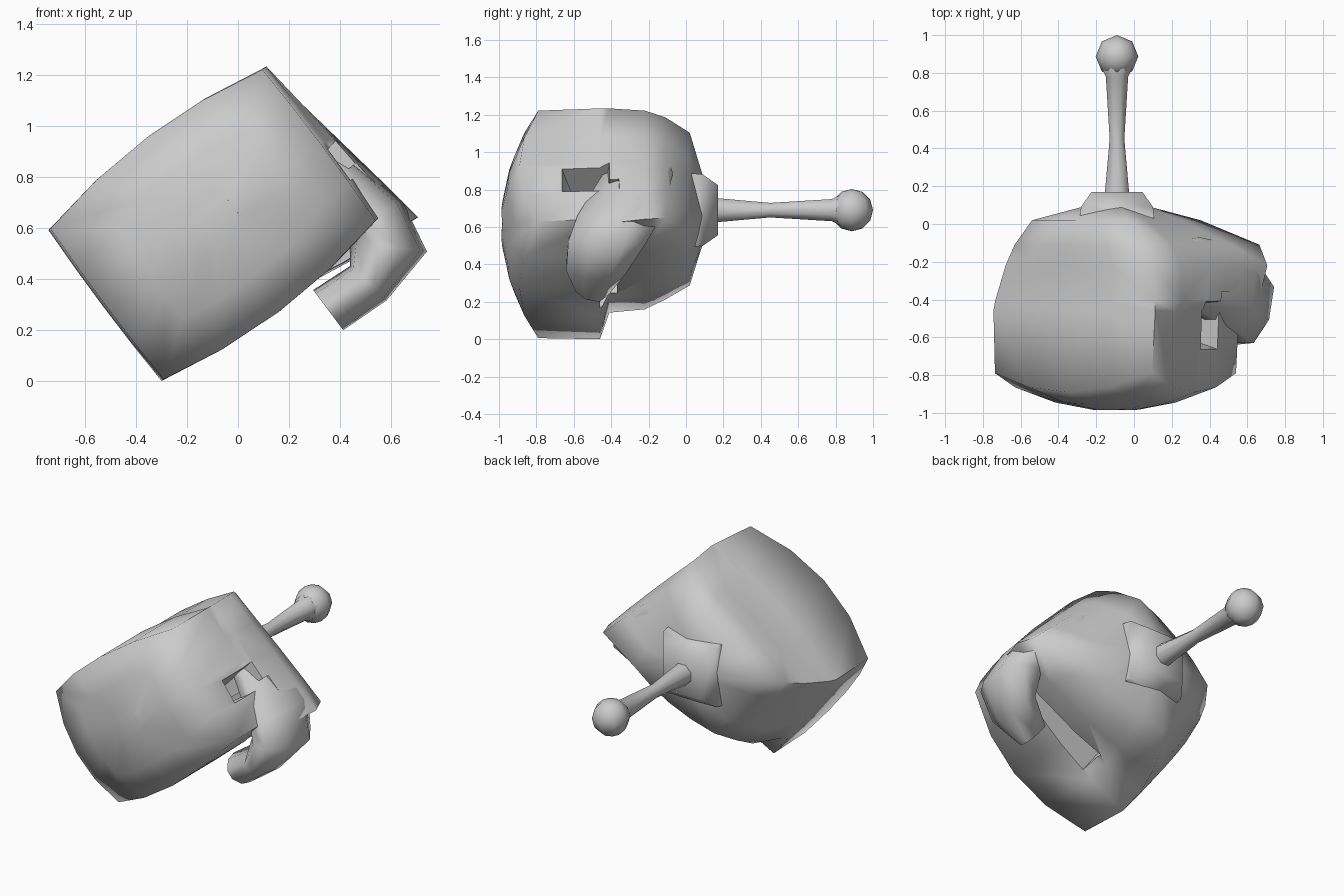
import bpy, bmesh, math
from mathutils import Vector

if "Cube" in bpy.data.objects:
    bpy.data.objects.remove(bpy.data.objects["Cube"])

C, S = 0.8, 0.6  # tilt of the fist around the y axis


def tilt(u, y, v):
    return Vector((C * u - S * v, y, S * u + C * v))


def loft(name, rings, angle=75):
    """Skin a list of equal-length point rings, capping both ends."""
    bm = bmesh.new()
    rows = [[bm.verts.new(p) for p in r] for r in rings]
    n = len(rows[0])
    for a, b in zip(rows, rows[1:]):
        for i in range(n):
            j = (i + 1) % n
            bm.faces.new((a[i], a[j], b[j], b[i]))
    bm.faces.new(rows[0][::-1])
    bm.faces.new(rows[-1])
    bmesh.ops.recalc_face_normals(bm, faces=bm.faces)
    me = bpy.data.meshes.new(name)
    bm.to_mesh(me)
    bm.free()
    ob = bpy.data.objects.new(name, me)
    bpy.context.collection.objects.link(ob)
    smooth(ob, angle)
    return ob


def smooth(ob, angle=75):
    bpy.ops.object.select_all(action='DESELECT')
    ob.select_set(True)
    bpy.context.view_layer.objects.active = ob
    bpy.ops.object.shade_smooth_by_angle(angle=math.radians(angle))


# Unit square outline with four steps per side
STEPS = (-1, -0.5, 0, 0.5)
SQUARE = ([(t, -1) for t in STEPS] + [(1, t) for t in STEPS]
          + [(-t, 1) for t in STEPS] + [(-1, -t) for t in STEPS])


def ring(u0, u1, v0, v1, y, k=1.0, dome=0.0, flare=0.0, drop=0.0):
    """Bulging square section; flare and drop pull its thumb-side corner."""
    pts = []
    for s, t in SQUARE:
        a = s * k * (1 + 0.015 * (1 - t * t))
        b = t * k * (1 + 0.16 * (1 - s * s))
        yy = y + dome * k * k * (s * s + t * t)
        low = (1 - t) / 2
        u = (u0 + u1) / 2 + a * (u1 - u0) / 2 + flare * max(s, 0) * low
        v = (v0 + v1) / 2 + b * (v1 - v0) / 2 - drop * low * (1 + s) / 2
        pts.append(tilt(u, yy, v))
    return pts


# Closed fist: domed front, full middle, palm tapering to the wrist
F = (-0.23, 0.81, 0.18, 0.92)
fist = loft("fist", [
    ring(*F, -0.99, k=0.2, dome=0.1),
    ring(*F, -0.99, k=0.6, dome=0.1),
    ring(*F, -0.99, k=1.0, dome=0.1),
    ring(-0.24, 0.83, 0.18, 0.92, -0.46),
    ring(-0.23, 0.83, 0.35, 0.92, -0.41, flare=0.07, drop=0.25),
    ring(-0.16, 0.81, 0.32, 0.92, -0.22, flare=0.14, drop=0.23),
    ring(-0.10, 0.75, 0.34, 0.92, -0.11, flare=0.17, drop=0.22),
    ring(0.0, 0.64, 0.36, 0.90, 0.02, flare=-0.02, drop=0.12),
    ring(0.21, 0.47, 0.48, 0.74, 0.09),
])


def cutter(name, sections):
    """Helper prism; each section is u, y0, y1, v0, v1."""
    ob = loft(name, [[tilt(u, y0, v0), tilt(u, y1, v0),
                      tilt(u, y1, v1), tilt(u, y0, v1)]
                     for u, y0, y1, v0, v1 in sections])
    ob.hide_render = True
    return ob


# Gap between the curled fingers and the palm, with a funnel at its top
for c in (cutter("palm_gap_cutter", [(0.1, -0.46, -0.37, -0.4, 0.38),
                                     (1.3, -0.46, -0.35, -0.4, 0.42)]),
          cutter("funnel_cutter", [(0.55, -0.58, -0.45, 0.38, 0.46),
                                   (0.95, -0.70, -0.40, 0.36, 0.54)])):
    m = fist.modifiers.new("gap", 'BOOLEAN')
    m.operation, m.object, m.solver = 'DIFFERENCE', c, 'EXACT'
    bpy.ops.object.select_all(action='DESELECT')
    fist.select_set(True)
    bpy.context.view_layer.objects.active = fist
    bpy.ops.object.modifier_apply(modifier=m.name)
    bpy.data.objects.remove(c)
smooth(fist)

# Thumb: u, y, v, heading angle, half thickness, half width
path = [
    (0.68, -0.22, 0.75, 0, 0.09, 0.11),
    (0.76, -0.26, 0.50, 0, 0.10, 0.19),
    (0.81, -0.35, 0.20, 10, 0.12, 0.23),
    (0.79, -0.42, 0.07, 45, 0.14, 0.21),
    (0.64, -0.48, 0.00, 80, 0.09, 0.16),
    (0.45, -0.50, 0.01, 90, 0.09, 0.09),
]
rings = []
for u, y, v, ang, hp, hy in path:
    a = math.radians(ang)
    r = []
    for i in range(8):
        w = math.tau * (i + 0.5) / 8
        p = hp * math.cos(w) * 1.08 * (1 + 0.25 * math.sin(w))
        q = hy * math.sin(w) * 1.08
        r.append(tilt(u + p * math.cos(a), y + q, v - p * math.sin(a)))
    rings.append(r)
loft("thumb", rings)

# Wrist: square tapered plug, peg and ball along +y
AX, AZ = -0.09, 0.69


def turned(name, profile, sides, start=0.5):
    return loft(name, [[(AX + r * math.cos(math.tau * (i + start) / sides), y,
                         AZ + r * math.sin(math.tau * (i + start) / sides))
                        for i in range(sides)] for y, r in profile], 80)


turned("wrist_plug", [(0.02, 0.28), (0.09, 0.27), (0.17, 0.19)], 4)
turned("wrist_peg", [(0.14, 0.072), (0.45, 0.042), (0.78, 0.064),
                     (0.82, 0.085), (0.85, 0.08)], 8)
bpy.ops.mesh.primitive_uv_sphere_add(segments=8, ring_count=6, radius=0.113,
                                     location=(AX, 0.887, AZ))
ball = bpy.context.object
ball.name = "wrist_ball"
smooth(ball, 60)
